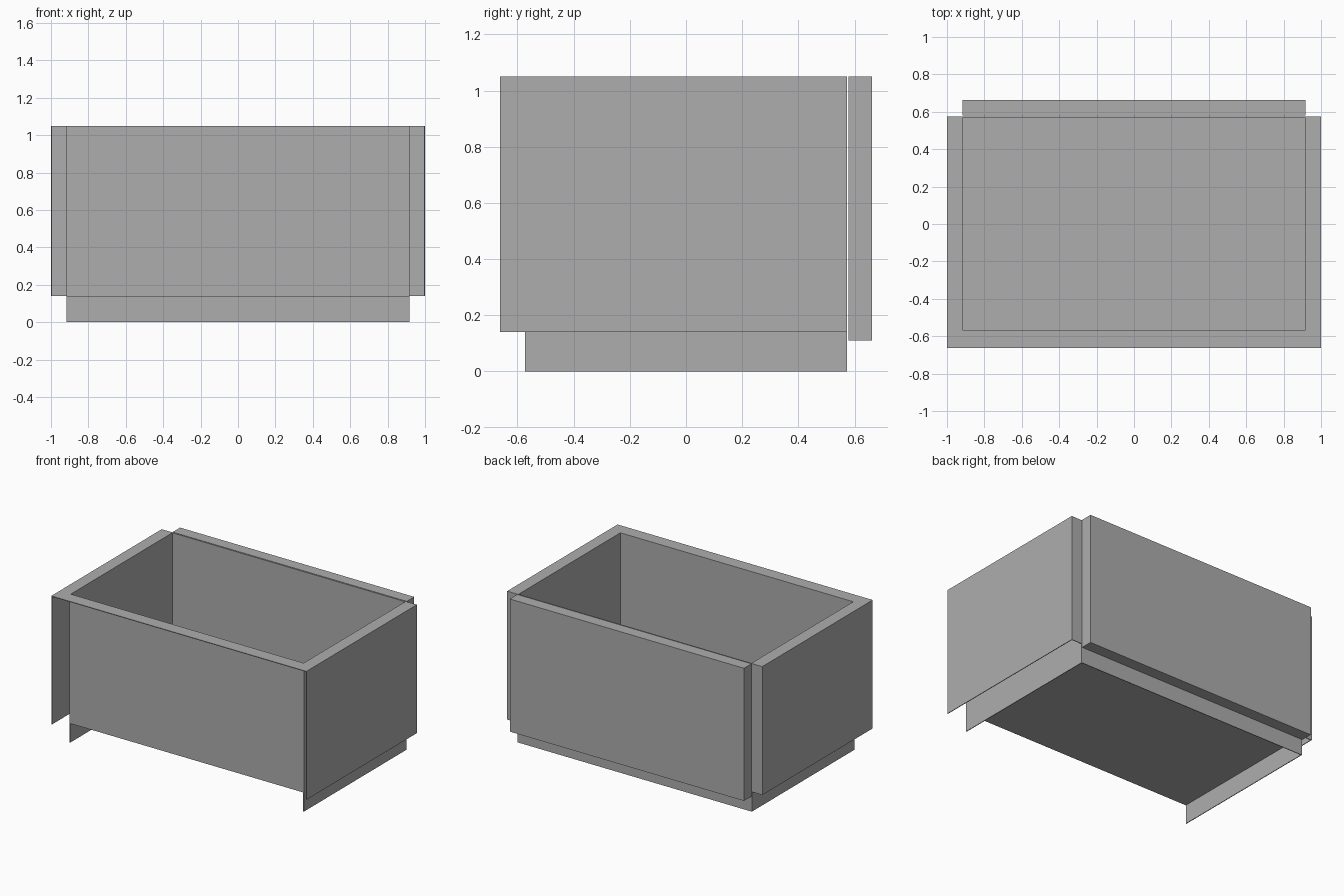
import bpy
import bmesh
from mathutils import Vector

old = bpy.data.objects.get("Cube")
if old:
    bpy.data.objects.remove(old, do_unlink=True)

# Plain grey for the whole box
grey = bpy.data.materials.new("plain_grey")
grey.use_nodes = True
grey.diffuse_color = (0.42, 0.42, 0.42, 1)
grey.node_tree.nodes["Principled BSDF"].inputs["Base Color"].default_value = grey.diffuse_color

T = 0.005                  # board thickness
IN_X, OUT_X = 0.918, 1.0   # inner and outer side walls
IN_Y, OUT_Y = 0.574, 0.662 # inner and outer front/back
TOP, SKIRT, BACK_LOW = 1.05, 0.14, 0.11


def board(name, x, y, z):
    """Flat-sided box spanning the given x, y and z ranges."""
    bm = bmesh.new()
    bmesh.ops.create_cube(bm, size=1)
    lo, hi = (Vector(c) for c in zip(x, y, z))
    for v in bm.verts:
        v.co = Vector(a + (b - a) * (c + 0.5) for a, b, c in zip(lo, hi, v.co))
    mesh = bpy.data.meshes.new(name)
    bm.to_mesh(mesh)
    bm.free()
    mesh.materials.append(grey)
    obj = bpy.data.objects.new(name, mesh)
    bpy.context.collection.objects.link(obj)
    return obj


# Inner tray: front stops at the raised floor, the other walls reach the ground
board("front_wall", (-IN_X, IN_X), (-IN_Y, -IN_Y + T), (SKIRT, TOP))
board("back_wall", (-IN_X, IN_X), (IN_Y - T, IN_Y), (0, TOP))
board("floor", (-IN_X, IN_X), (-IN_Y, IN_Y), (SKIRT - T, SKIRT))

# Folded-over rim along the front
board("front_rim", (-OUT_X, OUT_X), (-OUT_Y, -IN_Y), (TOP - T, TOP))

# Closed panel hung on the back
board("back_panel", (-IN_X, IN_X), (IN_Y + T, OUT_Y), (BACK_LOW, TOP))

# Each side: inner wall, rim, outer skirt and rear end flap
for side, s in (("left", 1), ("right", -1)):
    def span(a, b):
        return tuple(sorted((s * a, s * b)))
    board(side + "_inner_wall", span(IN_X - T, IN_X), (-IN_Y, IN_Y), (0, TOP))
    board(side + "_rim", span(IN_X, OUT_X), (-IN_Y, IN_Y), (TOP - T, TOP))
    board(side + "_skirt", span(OUT_X - T, OUT_X), (-OUT_Y, IN_Y), (SKIRT, TOP))
    board(side + "_end_flap", span(IN_X, OUT_X), (IN_Y - T, IN_Y), (SKIRT, TOP))
